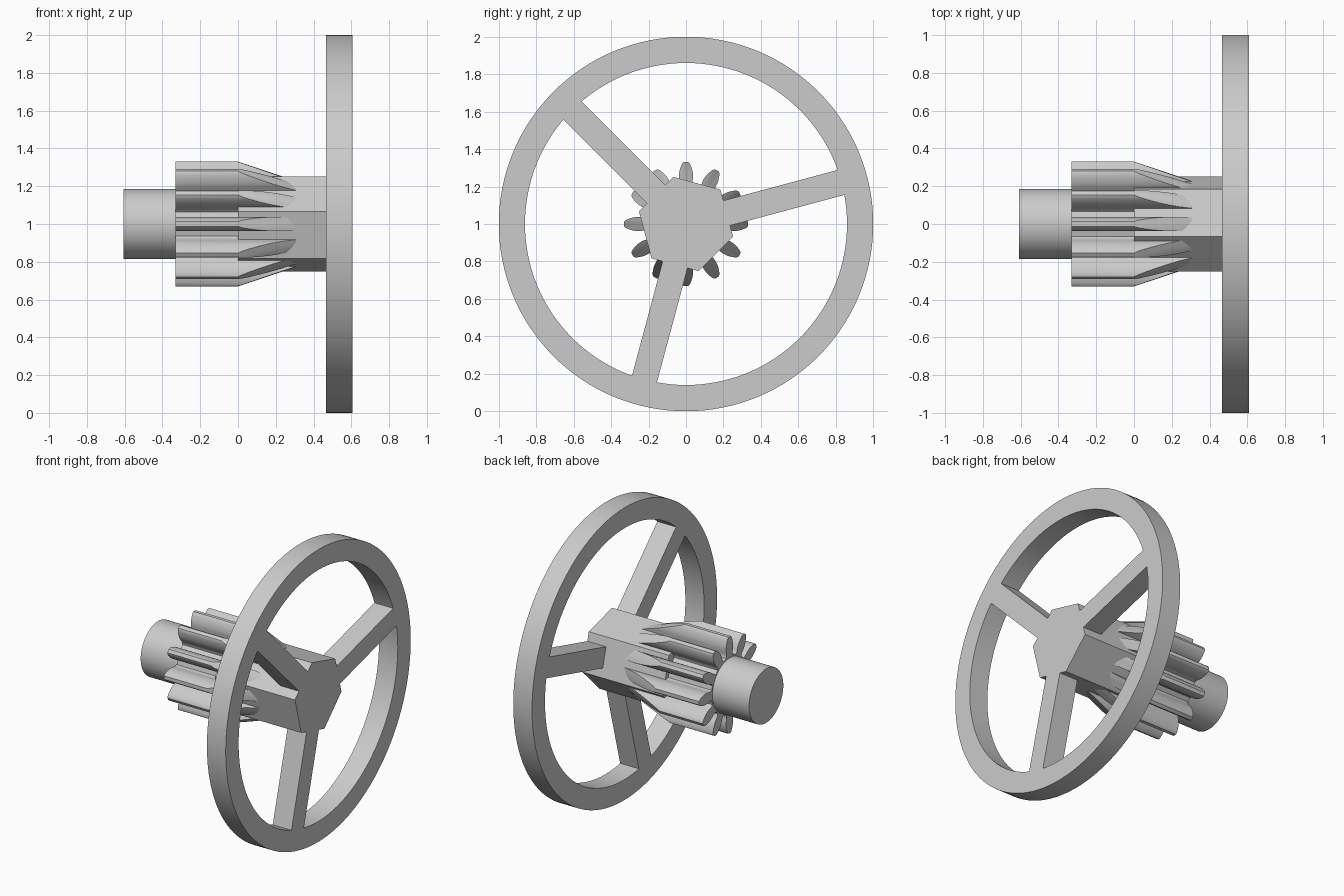
import bpy, bmesh
from math import sin, cos, pi, radians, asin, hypot, atan2
from mathutils import Matrix

cube = bpy.data.objects.get("Cube")
if cube:
    bpy.data.objects.remove(cube, do_unlink=True)

GREY = (0.6, 0.6, 0.6, 1)
grey = bpy.data.materials.new("plain grey")
grey.use_nodes = True
grey.diffuse_color = GREY
grey.node_tree.nodes["Principled BSDF"].inputs["Base Color"].default_value = GREY

END = 0.607          # half length along the axle
AXLE_Z = 1.0
HUB_R = 0.26
RIM_IN = 0.86
WHEEL_X = 0.465


def finish(name, bm):
    bmesh.ops.recalc_face_normals(bm, faces=bm.faces)
    mesh = bpy.data.meshes.new(name)
    bm.to_mesh(mesh)
    bm.free()
    mesh.materials.append(grey)
    obj = bpy.data.objects.new(name, mesh)
    bpy.context.collection.objects.link(obj)
    return obj


def activate(obj):
    bpy.ops.object.select_all(action='DESELECT')
    obj.select_set(True)
    bpy.context.view_layer.objects.active = obj


def smooth(obj):
    activate(obj)
    bpy.ops.object.shade_smooth_by_angle(angle=radians(30))


def circle(radius, count, start=0.0):
    return [(radius * cos(start + 2 * pi * i / count),
             radius * sin(start + 2 * pi * i / count)) for i in range(count)]


def prism(name, outline, x0, x1):
    """Extrude a (y, z) outline along the axle."""
    bm = bmesh.new()
    a, b = [[bm.verts.new((x, y, AXLE_Z + z)) for y, z in outline] for x in (x0, x1)]
    bm.faces.new(a)
    bm.faces.new(b)
    n = len(outline)
    for i in range(n):
        j = (i + 1) % n
        bm.faces.new((a[i], a[j], b[j], b[i]))
    return finish(name, bm)


def ring(name, outer, inner, x0, x1, count=128):
    """Rectangular-section ring around the axle."""
    bm = bmesh.new()
    loops = [[bm.verts.new((x, y, AXLE_Z + z)) for y, z in circle(r, count)]
             for r, x in ((outer, x0), (outer, x1), (inner, x1), (inner, x0))]
    for k in range(4):
        a, b = loops[k], loops[(k + 1) % 4]
        for i in range(count):
            j = (i + 1) % count
            bm.faces.new((a[i], a[j], b[j], b[i]))
    return finish(name, bm)


# Rim, axle stub and hexagonal hub
smooth(ring("rim", 1.0, RIM_IN, WHEEL_X, END))
smooth(prism("axle_stub", circle(0.185, 64), -END, -0.33))
prism("hub", circle(HUB_R, 6, radians(45)), 0.0, END)

# Three spokes between the hub flats and the rim
half = 0.069
flat = HUB_R * cos(pi / 6)
swing = asin(half / RIM_IN)
spoke = [(flat, half), (flat, -half)]
spoke += [(RIM_IN * cos(swing * t / 3), RIM_IN * sin(swing * t / 3)) for t in range(-3, 4)]
for k in range(3):
    a = radians(15 + 120 * k)
    prism(f"spoke_{k + 1}", [(u * cos(a) - v * sin(a), u * sin(a) + v * cos(a))
                             for u, v in spoke], WHEEL_X, END)

# Twelve-tooth pinion: rounded teeth with a narrower foot
TEETH = 12
side = [(0.192, 0.036), (0.205, 0.031), (0.225, 0.034), (0.25, 0.038), (0.27, 0.037),
        (0.29, 0.033), (0.31, 0.026), (0.322, 0.02), (0.33, 0.012)]
tooth = [(r, -w) for r, w in side] + [(r, w) for r, w in reversed(side)]
outline = []
for k in range(TEETH):
    a = 2 * pi * k / TEETH
    for u, v in tooth:
        r, t = hypot(u, v), atan2(v, u) + a
        outline.append((r * cos(t), r * sin(t)))
pinion = prism("pinion", outline, -0.33, 0.39)

# Cone that tapers the teeth down into the hub
bm = bmesh.new()
bmesh.ops.create_cone(bm, cap_ends=True, segments=128, radius1=0.463, radius2=0.197,
                      depth=0.8, matrix=Matrix.Translation((0, 0, AXLE_Z))
                      @ Matrix.Rotation(pi / 2, 4, 'Y'))
cone = finish("taper_cutter", bm)
cone.hide_render = True
trim = pinion.modifiers.new("taper", 'BOOLEAN')
trim.operation = 'INTERSECT'
trim.solver = 'EXACT'
trim.object = cone
activate(pinion)
bpy.ops.object.modifier_apply(modifier=trim.name)
bpy.data.objects.remove(cone, do_unlink=True)
smooth(pinion)
